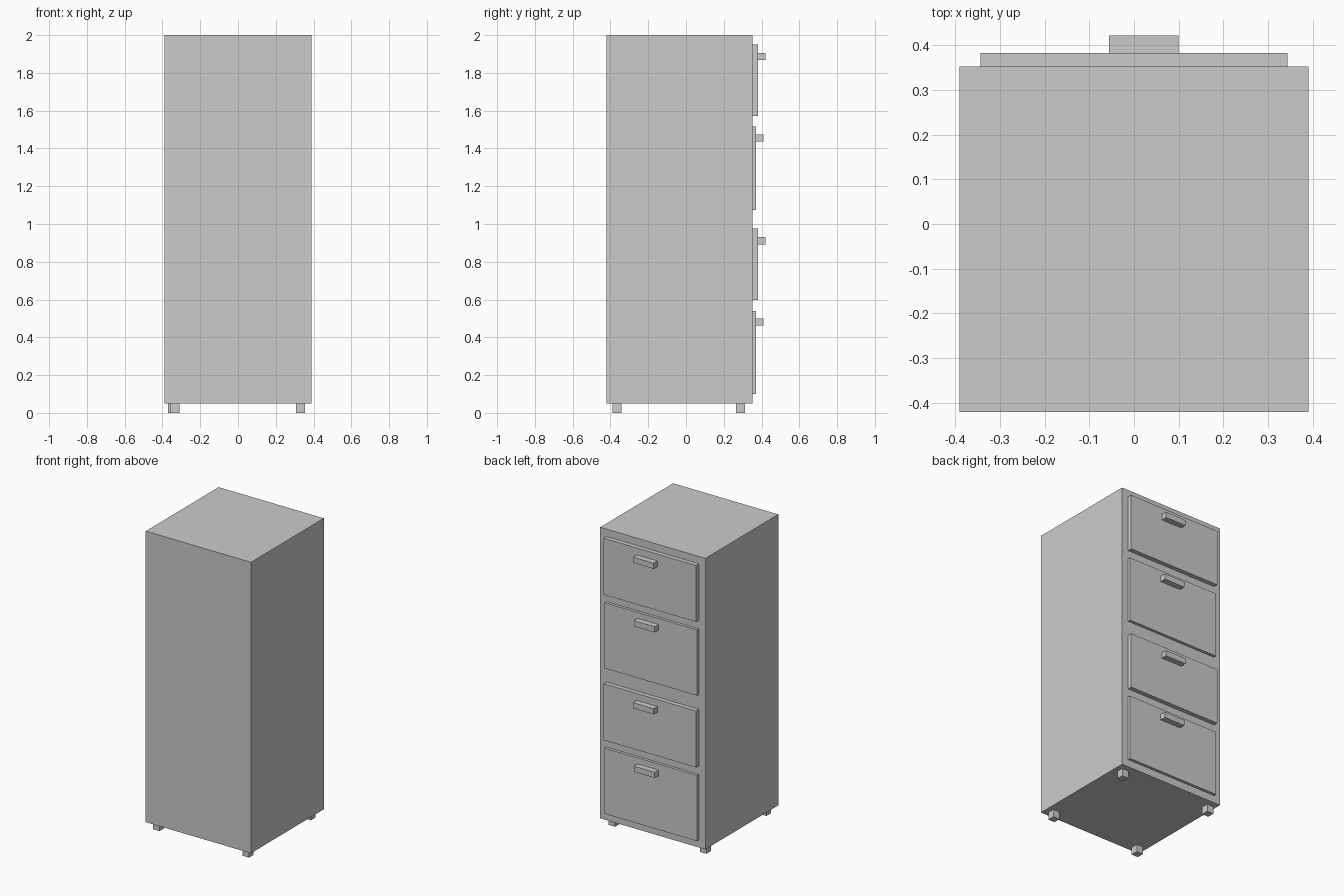
import bpy

if "Cube" in bpy.data.objects:
    bpy.data.objects.remove(bpy.data.objects["Cube"])


def box(name, x0, x1, y0, y1, z0, z1):
    bpy.ops.mesh.primitive_cube_add(
        size=1, location=((x0 + x1) / 2, (y0 + y1) / 2, (z0 + z1) / 2))
    ob = bpy.context.object
    ob.name = name
    ob.scale = (x1 - x0, y1 - y0, z1 - z0)
    bpy.ops.object.transform_apply(location=False, rotation=False, scale=True)
    return ob


FACE = 0.352   # drawer side of the cabinet
UNIT = 0.975   # height of one stacked unit

# Two identical stacked units with two drawers each
for level, label in enumerate(("lower", "upper")):
    z = 0.05 + level * UNIT
    box(f"{label}_cabinet", -0.39, 0.39, -0.42, FACE, z, z + UNIT)

    # Drawers: name, bottom, top, front thickness, handle bottom
    for name, b, t, depth, h in (("bottom_drawer", 0.05, 0.49, 0.019, 0.412),
                                 ("top_drawer", 0.548, 0.926, 0.03, 0.842)):
        front = FACE + depth
        box(f"{label}_{name}", -0.343, 0.343, FACE - 0.01, front, z + b, z + t)
        box(f"{label}_{name}_handle", -0.056, 0.099,
            front - 0.005, front + 0.04, z + h, z + h + 0.038)

# Feet, one of them set slightly further out
for name, x, y in (("front_left_foot", -0.333, -0.366),
                   ("front_right_foot", 0.331, -0.366),
                   ("back_left_foot", -0.346, 0.288),
                   ("back_right_foot", 0.331, 0.288)):
    box(name, x - 0.024, x + 0.024, y - 0.024, y + 0.024, 0, 0.055)
